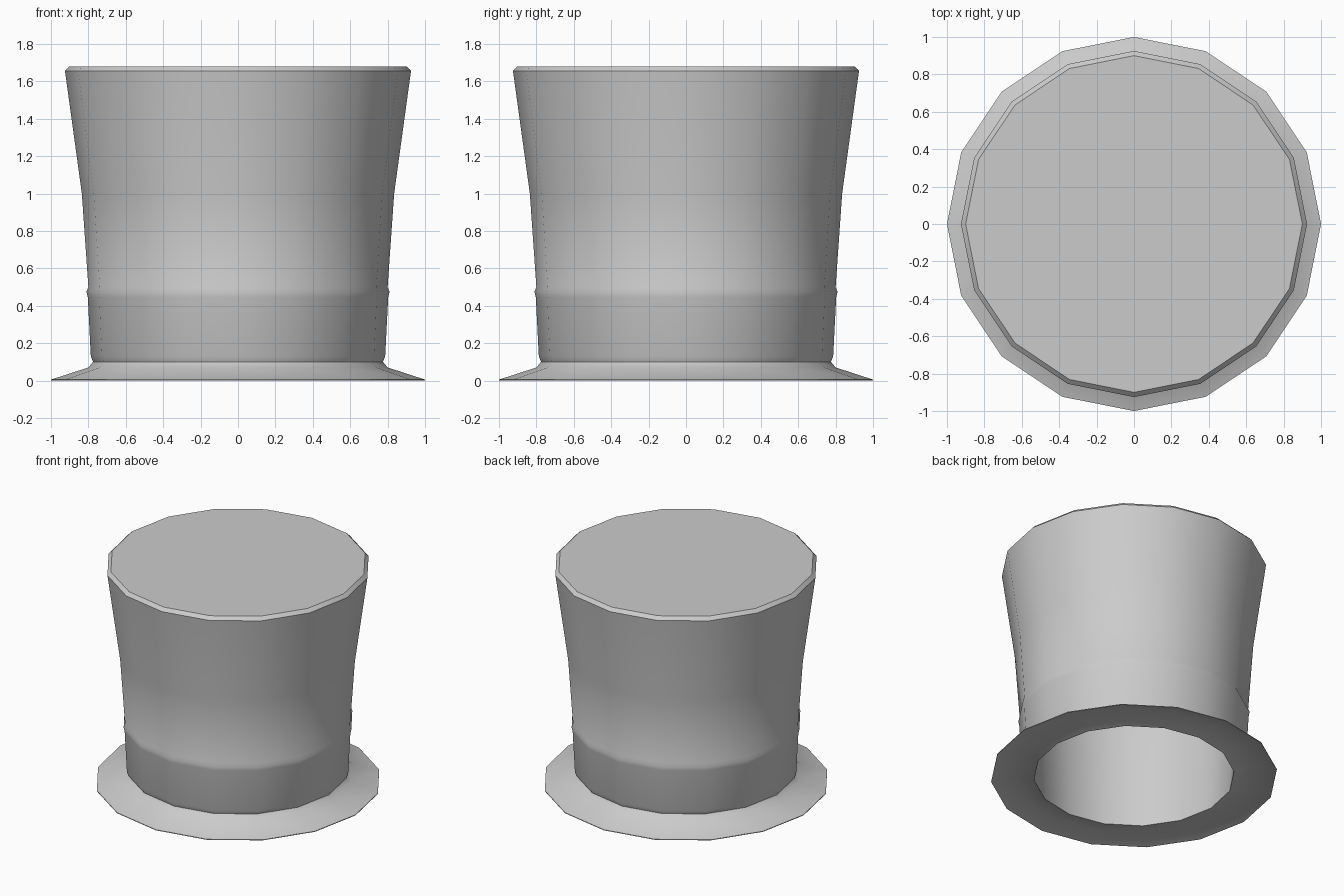
import bpy, bmesh
from math import cos, sin, tau, radians

if "Cube" in bpy.data.objects:
    bpy.data.objects.remove(bpy.data.objects["Cube"])

SIDES = 16


def lathe(name, profile):
    """Revolve an (r, z) profile; both ends are closed with flat caps."""
    bm = bmesh.new()
    rings = [[bm.verts.new((r * cos(tau * i / SIDES), r * sin(tau * i / SIDES), z))
              for i in range(SIDES)] for r, z in profile]
    for a, b in zip(rings, rings[1:]):
        for i in range(SIDES):
            j = (i + 1) % SIDES
            bm.faces.new((a[i], a[j], b[j], b[i]))
    bm.faces.new(rings[0])
    bm.faces.new(rings[-1])
    bmesh.ops.recalc_face_normals(bm, faces=bm.faces)
    mesh = bpy.data.meshes.new(name)
    bm.to_mesh(mesh)
    bm.free()
    obj = bpy.data.objects.new(name, mesh)
    bpy.context.collection.objects.link(obj)
    bpy.ops.object.select_all(action='DESELECT')
    obj.select_set(True)
    bpy.context.view_layer.objects.active = obj
    bpy.ops.object.shade_smooth_by_angle(angle=radians(40))
    return obj


# Outside: flat top, bevelled edge, flared crown, hat band, neck, brim
outside = [(0.90, 1.68), (0.925, 1.655), (0.835, 1.0), (0.80, 0.50),
           (0.81, 0.475), (0.803, 0.445), (0.787, 0.13), (0.775, 0.10),
           (0.80, 0.07), (1.0, 0.005)]
# Underside of the brim and the hollow inside of the crown
inside = [(1.0, 0.0), (0.85, 0.036), (0.70, 0.0), (0.72, 0.47),
          (0.755, 1.0), (0.84, 1.60)]

lathe("top_hat", outside + inside)
